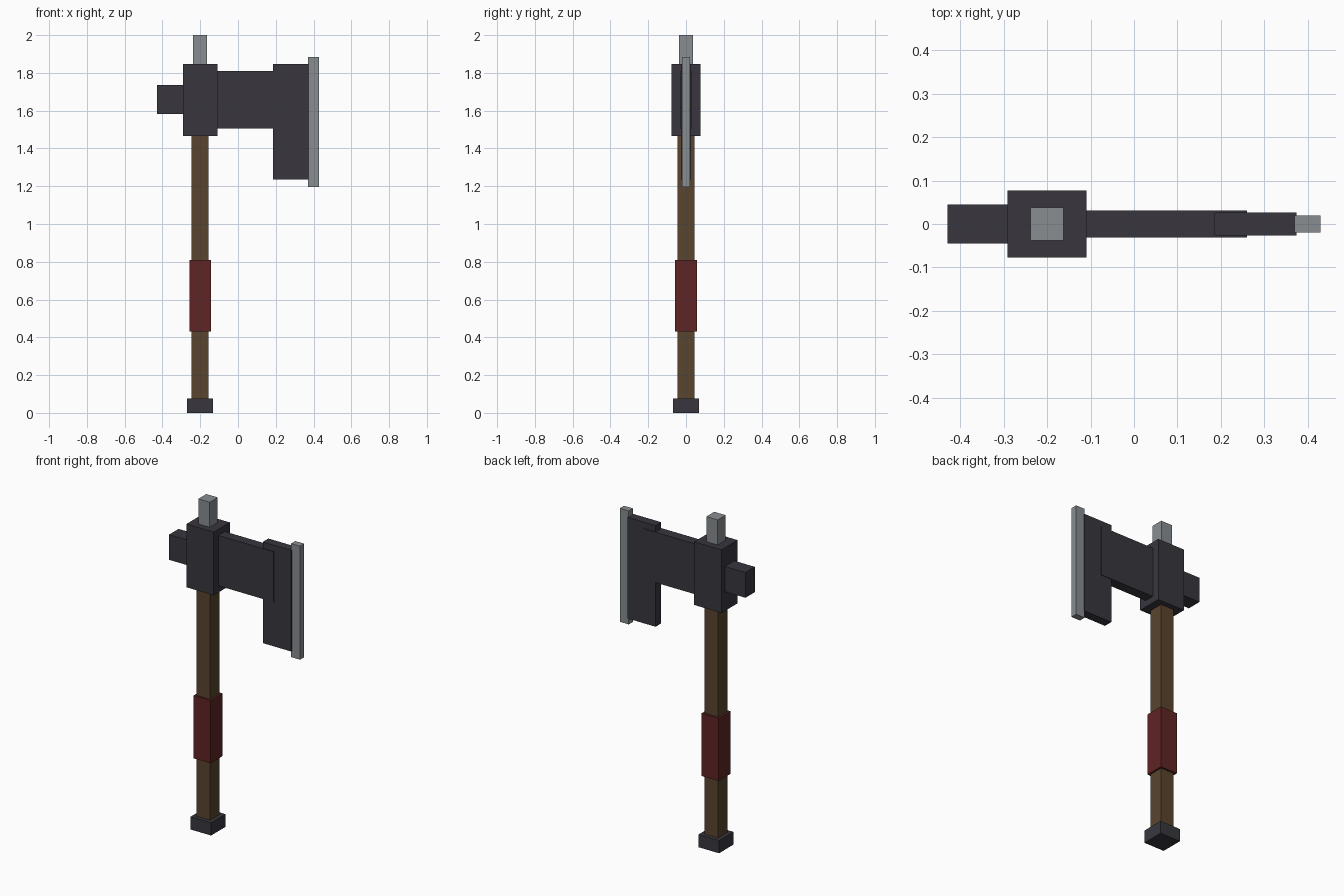
import bpy

default = bpy.data.objects.get("Cube")
if default:
    bpy.data.objects.remove(default, do_unlink=True)


def make_material(name, r, g, b):
    mat = bpy.data.materials.new(name)
    mat.use_nodes = True
    mat.diffuse_color = (r, g, b, 1)
    shader = next(n for n in mat.node_tree.nodes if n.type == 'BSDF_PRINCIPLED')
    shader.inputs["Base Color"].default_value = (r, g, b, 1)
    return mat


iron = make_material("dark_iron", 0.040, 0.037, 0.048)
steel = make_material("bright_steel", 0.25, 0.27, 0.28)
wood = make_material("brown_wood", 0.10, 0.058, 0.026)
leather = make_material("red_leather", 0.115, 0.018, 0.018)


def box(name, mat, x, z, half_depth):
    """Box from x and z ranges, centred on y = 0."""
    bpy.ops.mesh.primitive_cube_add(size=1)
    obj = bpy.context.object
    obj.name = obj.data.name = name
    obj.location = ((x[0] + x[1]) / 2, 0, (z[0] + z[1]) / 2)
    obj.scale = (x[1] - x[0], 2 * half_depth, z[1] - z[0])
    bpy.ops.object.transform_apply(location=False, rotation=False, scale=True)
    obj.data.materials.append(mat)
    return obj


SHAFT_X = -0.201


def shaft_box(name, mat, z, half):
    """Square section centred on the shaft."""
    return box(name, mat, (SHAFT_X - half, SHAFT_X + half), z, half)


# Shaft and its fittings
shaft_box("pommel", iron, (0, 0.077), 0.069)
shaft_box("handle", wood, (0.077, 1.5), 0.045)
shaft_box("grip_wrap", leather, (0.43, 0.81), 0.057)
shaft_box("top_spike", steel, (1.8, 2.0), 0.038)

# Axe head
box("head_socket", iron, (-0.292, -0.109), (1.465, 1.848), 0.077)
box("rear_poll", iron, (-0.43, -0.28), (1.582, 1.735), 0.045)
box("blade_neck", iron, (-0.12, 0.26), (1.505, 1.81), 0.031)
box("blade_beard", iron, (0.185, 0.375), (1.235, 1.848), 0.027)
box("cutting_edge", steel, (0.37, 0.43), (1.197, 1.885), 0.02)
